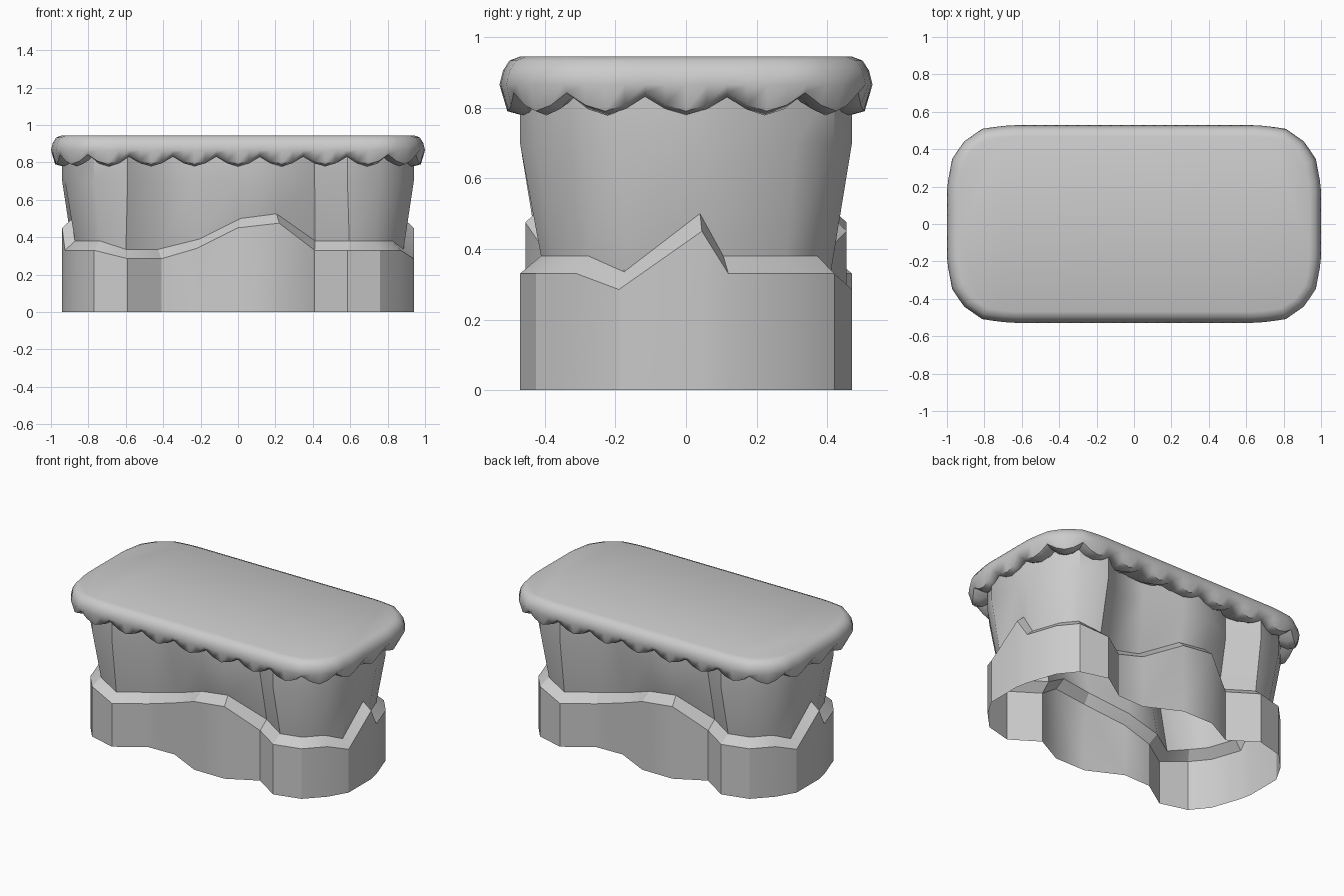
import bpy, math
from mathutils import Vector

if "Cube" in bpy.data.objects:
    bpy.data.objects.remove(bpy.data.objects["Cube"])


def inset(pts, d):
    """Mitred inward offset of a counter-clockwise outline."""
    out, n = [], len(pts)
    for i, p in enumerate(pts):
        a = (p - pts[i - 1]).normalized()
        b = (pts[(i + 1) % n] - p).normalized()
        na, nb = Vector((-a.y, a.x)), Vector((-b.y, b.x))
        m = (na + nb).normalized()
        out.append(p + m * d / max(m.dot(na), 0.6))
    return out


def loft(name, rings, cap_top, angle):
    """Skin a stack of equal-length rings of 3D points."""
    n = len(rings[0])
    verts = [v for r in rings for v in r]
    faces = [(k * n + i, k * n + (i + 1) % n, (k + 1) * n + (i + 1) % n, (k + 1) * n + i)
             for k in range(len(rings) - 1) for i in range(n)]
    if cap_top:
        faces.append(tuple(range((len(rings) - 1) * n, len(rings) * n)))
    me = bpy.data.meshes.new(name)
    me.from_pydata(verts, [], faces)
    ob = bpy.data.objects.new(name, me)
    bpy.context.collection.objects.link(ob)
    bpy.ops.object.select_all(action='DESELECT')
    bpy.context.view_layer.objects.active = ob
    ob.select_set(True)
    bpy.ops.object.shade_smooth_by_angle(angle=math.radians(angle))
    return ob


def ring(pts, zs):
    return [(p.x, p.y, z) for p, z in zip(pts, zs)]


# Half of the cliff outline with ledge height; the other half is turned 180 degrees
half = [(-.94, -.045, .45), (-.925, -.12, .33), (-.86, -.31, .33), (-.77, -.42, .33),
        (-.59, -.47, .285), (-.41, -.35, .285), (-.22, -.345, .34), (0, -.455, .45),
        (.22, -.455, .475), (.41, -.355, .33), (.585, -.47, .33), (.76, -.425, .33),
        (.87, -.31, .33), (.94, -.19, .285)]
full = half + [(-x, -y, z) for x, y, z in half]
outer = [Vector((x, y)) for x, y, z in full]
ledge = [z for x, y, z in full]
inner = inset(outer, .055)
n = len(full)

# Lower cliff with sloping ledge, then flared upper cliff
loft("lower_cliff", [ring(outer, [0] * n), ring(outer, ledge),
                     ring(inner, [z + .05 for z in ledge])], False, 30)
loft("upper_cliff", [ring(inner, [z + .05 for z in ledge]), ring(outer, [.7] * n),
                     ring(outer, [.86] * n)], False, 35)

# Rounded rectangle for the turf, starting at the middle of the right side
q = [(1, .2), (.972, .35), (.91, .44), (.81, .51), (.67, .528)]
corner = q + [(-x, y) for x, y in reversed(q)]
loop = [Vector((1, 0))] + [Vector(c) for c in corner] + [Vector((-x, -y)) for x, y in corner]

# Resample evenly so each scallop gets four segments
SCALLOPS, SEG = 24, 4
lengths = [(loop[(i + 1) % len(loop)] - p).length for i, p in enumerate(loop)]
step = sum(lengths) / (SCALLOPS * SEG)
rim, hem = [], []
for k in range(SCALLOPS * SEG):
    d, i = k * step, 0
    while d > lengths[i]:
        d -= lengths[i]
        i += 1
    rim.append(loop[i].lerp(loop[(i + 1) % len(loop)], d / lengths[i]))
    u = ((k + SEG / 2) % SEG - SEG / 2) / (SEG / 2)
    hem.append(.79 + .052 * abs(u) ** 1.6)

# Turf cap: tucked underside, scalloped hem, rounded shoulder, flat top
m = len(rim)
loft("turf_cap", [ring(inset(rim, .2), [.85] * m),
                  ring(inset(rim, .065), [z - .012 for z in hem]),
                  ring(inset(rim, .022), hem),
                  ring(rim, [.865] * m),
                  ring(inset(rim, .01), [.905] * m),
                  ring(inset(rim, .028), [.933] * m),
                  ring(inset(rim, .06), [.945] * m)], True, 50)
